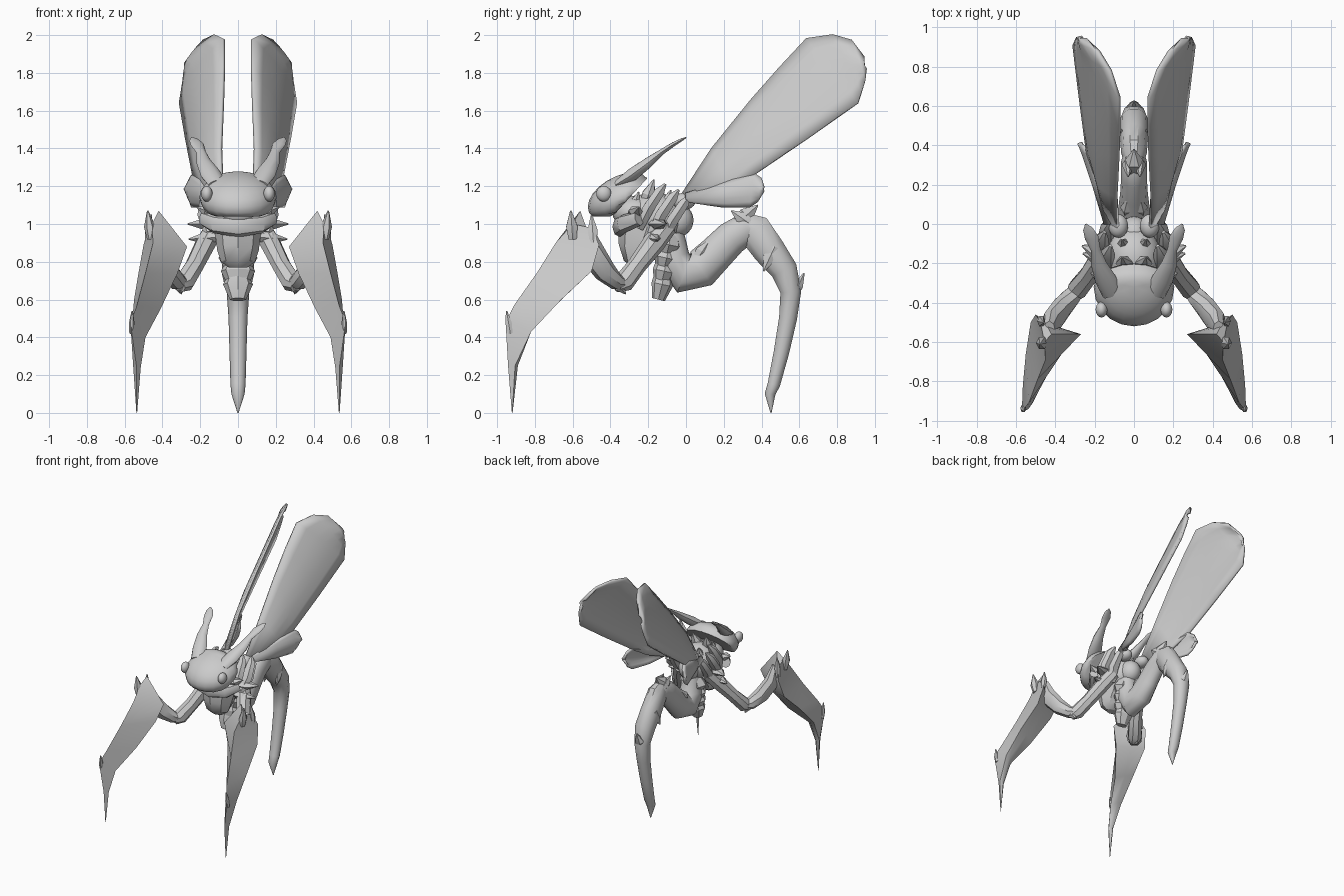
import bpy, bmesh, math
from mathutils import Vector

shell = bpy.data.materials.new("grey_shell")
shell.diffuse_color = (0.6, 0.6, 0.6, 1)


def finish(name, bm, mirror=False, angle=40, thick=0, smooth=0):
    bmesh.ops.remove_doubles(bm, verts=bm.verts, dist=0.0005)
    bmesh.ops.recalc_face_normals(bm, faces=bm.faces)
    me = bpy.data.meshes.new(name)
    bm.to_mesh(me)
    bm.free()
    me.materials.append(shell)
    ob = bpy.data.objects.new(name, me)
    bpy.context.collection.objects.link(ob)
    bpy.ops.object.select_all(action='DESELECT')
    ob.select_set(True)
    bpy.context.view_layer.objects.active = ob
    bpy.ops.object.shade_smooth_by_angle(angle=math.radians(angle))
    if smooth:
        ob.modifiers.new("Round", 'SUBSURF').levels = smooth
        ob.modifiers["Round"].render_levels = smooth
    if thick:
        m = ob.modifiers.new("Thickness", 'SOLIDIFY')
        m.thickness, m.offset = thick, 0
    if mirror:
        m = ob.modifiers.new("Mirror", 'MIRROR')
        m.use_mirror_merge = False
    return ob


def skin(bm, rings, closed=True, caps=True):
    rows = [[bm.verts.new(p) for p in r] for r in rings]
    n = len(rows[0])
    for a, b in zip(rows, rows[1:]):
        for i in range(n if closed else n - 1):
            j = (i + 1) % n
            bm.faces.new((a[i], a[j], b[j], b[i]))
    if closed and caps:
        bm.faces.new(rows[0])
        bm.faces.new(rows[-1])


def tube(name, path, mirror=False, sides=10, angle=40, ref=(1, 0, 0)):
    """path: (x, y, z, half width along ref, half thickness)"""
    pts = [Vector(p[:3]) for p in path]
    rings = []
    for i, p in enumerate(path):
        t = (pts[min(i + 1, len(pts) - 1)] - pts[max(i - 1, 0)]).normalized()
        u = Vector(ref)
        u = (u - t * u.dot(t)).normalized()
        v = t.cross(u)
        rings.append([pts[i] + u * p[3] * math.cos(k * math.tau / sides)
                      + v * p[4] * math.sin(k * math.tau / sides) for k in range(sides)])
    bm = bmesh.new()
    skin(bm, rings)
    return finish(name, bm, mirror, angle)


def ball(name, c, r, mirror=False, warp=None):
    bm = bmesh.new()
    bmesh.ops.create_uvsphere(bm, u_segments=20, v_segments=12, radius=1)
    for v in bm.verts:
        v.co = Vector([c[i] + v.co[i] * r[i] for i in range(3)])
        if warp:
            v.co = warp(v.co)
    return finish(name, bm, mirror, 60)


def spike(name, a, b, w, h, mirror=True):
    a, b = Vector(a), Vector(b)
    m = a.lerp(b, 0.45)
    ref = (1, 0, 0) if abs((b - a).normalized().x) < 0.8 else (0, 1, 0)
    tube(name, [(*a, w * .7, h * .7), (*m, w, h), (*b, .004, .004)], mirror, 6, 30, ref)


# Wings: curved blades, each with a small rear lobe
def panel(bm, lead, trail, bulge):
    rows = []
    for a, b in zip(lead, trail):
        a, b = Vector(a), Vector(b)
        rows.append([a.lerp(b, k / 6) + Vector((bulge * math.sin(math.pi * k / 6), 0, 0))
                     for k in range(7)])
    skin(bm, rows, closed=False)


bm = bmesh.new()
panel(bm, [(.08, -.03, 1.14), (.09, .14, 1.40), (.08, .35, 1.66), (.075, .50, 1.83),
           (.075, .64, 1.98), (.12, .78, 2.0), (.18, .88, 1.97), (.235, .94, 1.88)],
      [(.13, .06, 1.11), (.19, .24, 1.18), (.235, .36, 1.26), (.272, .64, 1.45),
       (.305, .91, 1.64), (.295, .93, 1.70), (.285, .95, 1.76), (.26, .95, 1.82)], .03)
finish("wing", bm, True, 50, .018)
bm = bmesh.new()
panel(bm, [(.12, .0, 1.16), (.18, .2, 1.22), (.23, .36, 1.27), (.25, .40, 1.24), (.26, .41, 1.19)],
      [(.13, .0, 1.12), (.19, .2, 1.09), (.24, .34, 1.09), (.25, .38, 1.12), (.26, .41, 1.18)], .02)
finish("wing_lobe", bm, True, 50, .018)


# Head: domed mask, cut away underneath and behind
def mask(p):
    y, z = p.y, p.z + 0.25 * (p.y + .32)
    if y > -.32:
        y = -.32 + (y + .32) * .6
    return Vector((p.x, y, max(z, 1.04, 1.05 + (y + .38) * 1.1)))


ball("head", (0, -.32, 1.14), (.205, .2, .13), warp=mask)
ball("eye", (.165, -.435, 1.16), (.03, .04, .042), True)
tube("horn", [(.11, -.36, 1.215, .05, .02), (.145, -.28, 1.265, .055, .035),
              (.18, -.20, 1.325, .04, .028), (.195, -.13, 1.38, .025, .016),
              (.215, -.07, 1.42, .035, .012), (.235, -.025, 1.445, .025, .008),
              (.245, 0, 1.458, .004, .003)], True, 10)

# Thorax, collar and chest shield
ball("thorax", (0, -.17, 1.03), (.14, .16, .14))
ball("neck", (0, -.27, 1.06), (.12, .12, .09))
tube("collar", [(-.18, -.25, 1.03, .04, .035), (-.12, -.33, 1.0, .05, .04), (0, -.35, .985, .055, .04),
                (.12, -.33, 1.0, .05, .04), (.18, -.25, 1.03, .04, .035)], ref=(0, 0, 1), sides=8)
tube("chest_shield", [(0, -.2, 1.0, .13, .16), (0, -.22, .94, .12, .15), (0, -.25, .86, .11, .11),
                      (0, -.26, .80, .09, .07), (0, -.26, .77, .05, .03)], sides=8, angle=30)

# Side spikes, slanted shoulder plates and dorsal spines
spike("upper_side_spike", (.12, -.17, 1.0), (.265, -.11, 1.0), .05, .03)
spike("lower_side_spike", (.10, -.19, .93), (.26, -.15, .92), .05, .035)
spike("collar_spike", (.12, -.28, 1.05), (.22, -.25, 1.09), .04, .03)
for i, (y, z, x) in enumerate([(-.22, 1.03, .12), (-.15, 1.0, .15), (-.09, .97, .12)]):
    tube(f"shoulder_plate_{i}", [(x, y - .03, z - .05, .03, .03), (x + .02, y + .02, z + .05, .045, .035),
                                 (x + .015, y + .08, z + .14, .035, .03),
                                 (x, y + .11, z + .18, .01, .008)], True, 6, 30)
for i, (y, z) in enumerate([(-.25, 1.17), (-.17, 1.235), (-.08, 1.18)]):
    spike(f"dorsal_spine_{i}", (.04, y - .05, z - .14), (.06, y, z), .045, .04)
ball("rear_thorax", (0, -.05, 1.02), (.08, .09, .09))
ball("wing_joint", (.08, -.01, 1.12), (.05, .06, .045), True)

# Abdomen: overlapping jagged segments
for i in range(4):
    z, y, w = .90 - i * .07, -.09 - i * .012, .115 - i * .012
    tube(f"abdomen_segment_{i}", [(0, y + .01, z + .05, w * .65, .05), (0, y, z - .01, w, .075 - i * .006),
                                  (0, y - .02, z - .09, w * .55, .035)], sides=8, angle=25)

# Rear leg: curled base, raised knee and hooked shin
tube("rear_thigh", [(0, -.08, .95, .07, .07), (0, -.07, .82, .085, .09), (0, -.01, .735, .085, .105),
                    (0, .08, .765, .08, .105), (0, .16, .845, .07, .095), (0, .24, .925, .065, .09),
                    (0, .32, .975, .065, .085), (0, .37, .97, .05, .07)], sides=12)
tube("rear_shin", [(0, .29, 1.02, .04, .05), (0, .36, .97, .065, .095), (0, .44, .86, .072, .09),
                   (0, .52, .755, .075, .075), (0, .555, .64, .06, .058), (0, .54, .5, .05, .05),
                   (0, .505, .32, .045, .043), (0, .465, .15, .04, .035), (0, .445, .1, .035, .03),
                   (0, .45, .0, .003, .003)], sides=10)
spike("rear_knee_crest", (0, .27, 1.0), (0, .38, 1.10), .05, .05, False)
spike("rear_knee_fin", (.03, .34, 1.0), (.03, .24, 1.07), .03, .04)
spike("shin_spur", (0, .57, .62), (0, .625, .74), .04, .03, False)
spike("shin_flap", (.05, .47, .88), (.055, .41, .75), .025, .04)
spike("thigh_scale", (.03, .05, .80), (.03, .13, .92), .04, .04)

# Front legs: upper arm, forearm and long folded blade
tube("front_upper_leg", [(.12, -.10, .99, .05, .055), (.17, -.17, .90, .055, .06), (.23, -.26, .78, .05, .05),
                         (.285, -.33, .69, .055, .055), (.31, -.37, .67, .035, .035)], True, 8)
tube("front_forearm", [(.27, -.31, .68, .03, .03), (.32, -.37, .695, .05, .045), (.37, -.43, .75, .055, .06),
                       (.42, -.50, .85, .05, .07), (.43, -.54, .96, .03, .05)], True, 8)
spike("elbow_spur", (.32, -.38, .70), (.30, -.32, .63), .03, .03)
spike("elbow_fin", (.30, -.34, .68), (.27, -.28, .77), .03, .03)
blade = [  # inner edge, front ridge, outer edge, back
    [(.42, -.56, 1.07), (.455, -.60, 1.0), (.475, -.50, .98), (.44, -.52, .96)],
    [(.27, -.56, .88), (.45, -.69, .90), (.50, -.46, .89), (.43, -.51, .86)],
    [(.32, -.59, .74), (.49, -.79, .74), (.525, -.50, .75), (.43, -.54, .74)],
    [(.41, -.71, .55), (.535, -.91, .57), (.55, -.66, .60), (.48, -.68, .58)],
    [(.49, -.86, .40), (.57, -.955, .48), (.565, -.82, .43), (.53, -.82, .43)],
    [(.515, -.91, .24), (.538, -.942, .25), (.555, -.905, .25), (.535, -.89, .25)],
    [(.534, -.92, 0), (.536, -.922, 0), (.538, -.92, 0), (.536, -.918, 0)]]
bm = bmesh.new()
skin(bm, blade)
finish("front_blade", bm, True, 50)
spike("blade_top_spike", (.46, -.60, .92), (.478, -.61, 1.07), .03, .035)
spike("blade_back_spike", (.48, -.49, .90), (.46, -.50, 1.05), .02, .03)
spike("blade_heel_spike", (.565, -.93, .42), (.56, -.95, .54), .015, .02)
